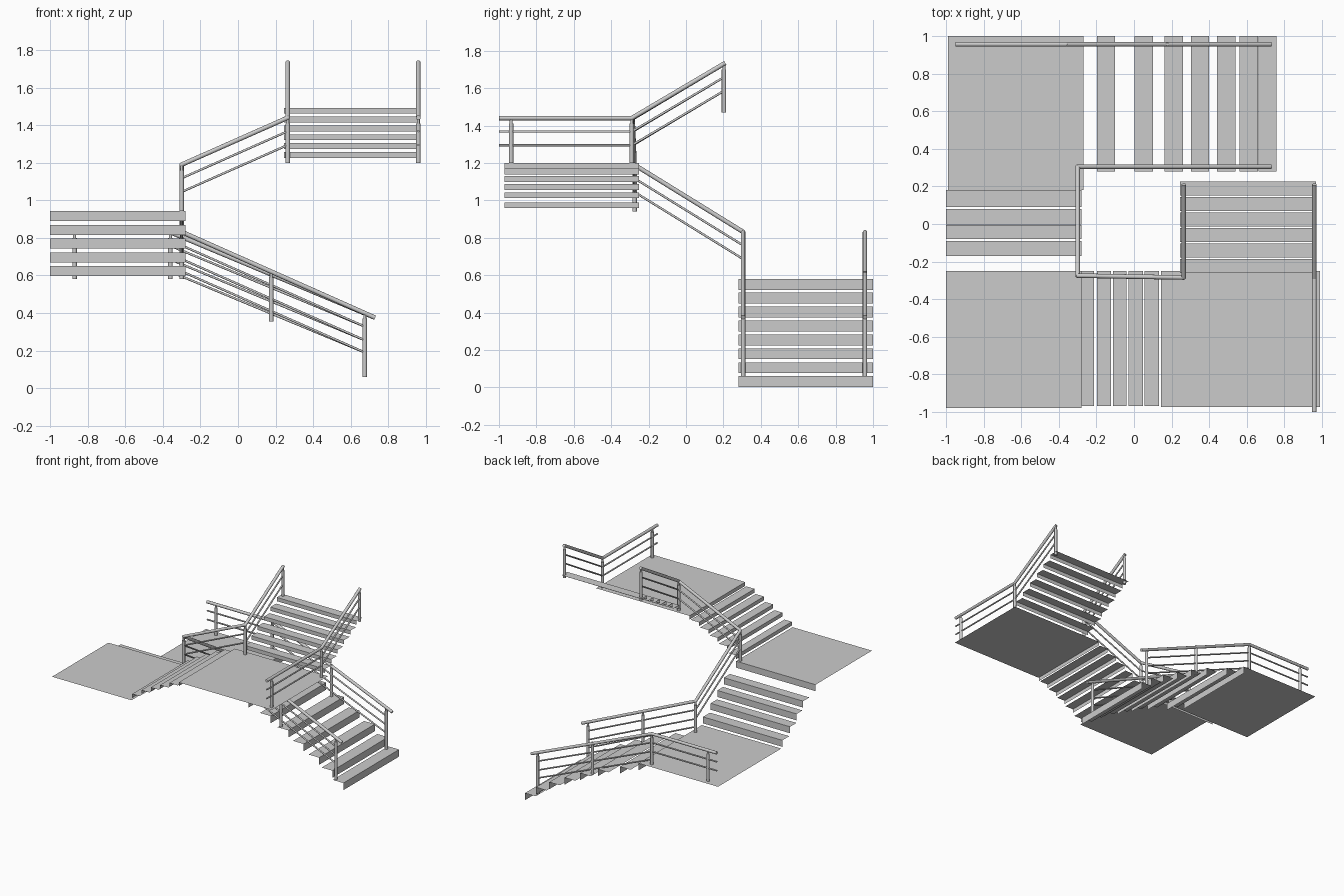
import bpy, bmesh
from mathutils import Vector, Matrix

if "Cube" in bpy.data.objects:
    bpy.data.objects.remove(bpy.data.objects["Cube"])


def finish(bm, name, smooth=False):
    mesh = bpy.data.meshes.new(name)
    bm.to_mesh(mesh)
    bm.free()
    ob = bpy.data.objects.new(name, mesh)
    bpy.context.collection.objects.link(ob)
    if smooth:
        for p in mesh.polygons:
            p.use_smooth = len(p.vertices) == 4
    return ob


def flight(name, axis, width, steps, riser_h):
    """L-shaped sheets; each step is (front, back, height), width is the cross range."""
    bm = bmesh.new()
    for front, back, z in steps:
        profile = [(front, z - riser_h), (front, z), (back, z)]
        rows = []
        for w in width:
            rows.append([bm.verts.new((a, w, h) if axis == 'x' else (w, a, h))
                         for a, h in profile])
        for i in range(2):
            bm.faces.new((rows[0][i], rows[0][i + 1], rows[1][i + 1], rows[1][i]))
    bmesh.ops.recalc_face_normals(bm, faces=bm.faces)
    return finish(bm, name)


def landing(name, x0, x1, y0, y1, z):
    bm = bmesh.new()
    bm.faces.new([bm.verts.new(p) for p in
                  ((x0, y0, z), (x1, y0, z), (x1, y1, z), (x0, y1, z))])
    return finish(bm, name)


def tube(bm, a, b, r):
    a, b = Vector(a), Vector(b)
    d = b - a
    m = Matrix.Translation((a + b) / 2) @ d.to_track_quat('Z', 'Y').to_matrix().to_4x4()
    bmesh.ops.create_cone(bm, cap_ends=True, segments=12, radius1=r, radius2=r,
                          depth=d.length, matrix=m)


def rail(name, points, r, drop=0.0):
    bm = bmesh.new()
    pts = [Vector(p) - Vector((0, 0, drop)) for p in points]
    for a, b in zip(pts, pts[1:]):
        tube(bm, a, b, r)
    for p in pts[1:-1]:
        bmesh.ops.create_uvsphere(bm, u_segments=12, v_segments=6, radius=r,
                                  matrix=Matrix.Translation(p))
    return finish(bm, name, True)


def post(name, x, y, z0, z1):
    # thick shaft with a thin pin that carries the handrail
    bm = bmesh.new()
    tube(bm, (x, y, z0), (x, y, z1 - 0.03), 0.012)
    tube(bm, (x, y, z1 - 0.03), (x, y, z1), 0.008)
    return finish(bm, name, True)


# Flights of steps, the last entry being the riser side of the next landing
fronts = [0.76, 0.66, 0.54, 0.40, 0.26, 0.10, -0.10]
flight("lower_steps", 'x', (0.28, 1.0),
       [(f, f - 0.097, 0.06 + 0.0745 * i) for i, f in enumerate(fronts)]
       + [(-0.27, -0.28, 0.58)], 0.058)
flight("second_steps", 'y', (-1.0, -0.28),
       [(0.18, 0.09, 0.65), (0.08, -0.003, 0.723), (-0.005, -0.08, 0.796),
        (-0.09, -0.17, 0.868), (-0.25, -0.26, 0.942)], 0.053)
flight("third_steps", 'x', (-0.97, -0.25),
       [(-0.28, -0.213, 0.99), (-0.197, -0.123, 1.043), (-0.112, -0.04, 1.088),
        (-0.028, 0.048, 1.13), (0.057, 0.133, 1.17), (0.145, 0.155, 1.2)], 0.031)
flight("top_steps", 'y', (0.245, 0.97),
       [(-0.26 + 0.0825 * i, -0.187 + 0.0825 * i, 1.257 + 0.0472 * i) for i in range(6)],
       0.031)

# Landings
landing("lower_landing", -0.99, -0.27, 0.18, 1.0, 0.58)
landing("middle_landing", -1.0, -0.28, -0.98, -0.25, 0.942)
landing("upper_landing", 0.145, 0.99, -0.975, -0.25, 1.2)

# Handrails: inner one winds up the well, outer ones on the first and last flight
inner = [(0.73, 0.305, 0.375), (-0.30, 0.305, 0.832), (-0.30, -0.275, 1.19),
         (0.265, -0.285, 1.44), (0.265, 0.21, 1.735)]
outer_low = [(0.73, 0.957, 0.375), (-0.36, 0.957, 0.83), (-0.95, 0.957, 0.83)]
outer_top = [(0.96, -1.0, 1.44), (0.96, -0.29, 1.44), (0.96, 0.21, 1.735)]
for name, path in (("inner", inner), ("outer_lower", outer_low), ("outer_upper", outer_top)):
    rail(name + "_handrail", path, 0.012)
    bars = list(path)
    if name != "outer_upper":          # bars stop at the first post
        bars[0] = (0.675, path[0][1], 0.40)
    for i, drop in enumerate((0.072, 0.145)):
        rail(f"{name}_bar_{i + 1}", bars, 0.006, drop)

# Extra low bar along both sides of the first flight
for side, y, end in (("inner", 0.305, (-0.30, 0.832)), ("outer", 0.957, (-0.36, 0.83))):
    rail(side + "_low_bar", [(0.675, y, 0.40), (end[0], y, end[1])], 0.006, 0.21)

# Posts
for side, y in (("inner", 0.305), ("outer", 0.957)):
    post(side + "_bottom_post", 0.675, y, 0.06, 0.40)
    post(side + "_mid_post", 0.177, y, 0.355, 0.62)
post("inner_corner_post_1", -0.30, 0.305, 0.58, 0.832)
post("inner_corner_post_2", -0.30, -0.275, 0.942, 1.19)
post("inner_corner_post_3", 0.265, -0.285, 1.2, 1.44)
post("inner_top_post", 0.265, 0.203, 1.47, 1.73)
post("outer_landing_post_1", -0.36, 0.957, 0.58, 0.83)
post("outer_landing_post_2", -0.87, 0.957, 0.58, 0.83)
post("outer_upper_post_1", 0.96, -0.935, 1.2, 1.44)
post("outer_upper_post_2", 0.96, -0.29, 1.2, 1.44)
post("outer_top_post", 0.96, 0.203, 1.47, 1.73)
